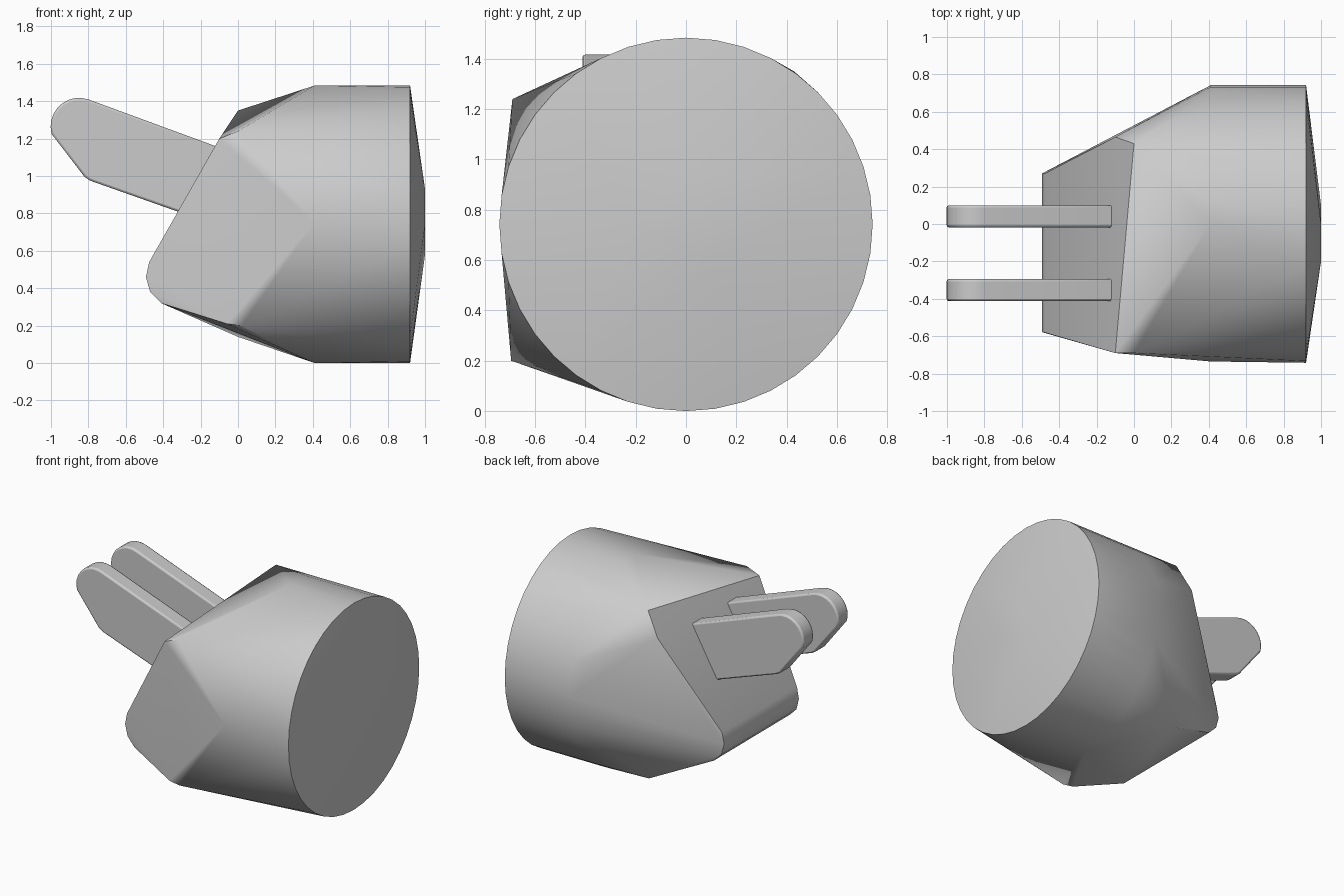
import bpy, bmesh, math

cube = bpy.data.objects.get("Cube")
if cube:
    bpy.data.objects.remove(cube, do_unlink=True)

grey = bpy.data.materials.new("plain grey")
grey.use_nodes = True
COLOUR = (0.6, 0.6, 0.6, 1)
grey.diffuse_color = COLOUR
grey.node_tree.nodes["Principled BSDF"].inputs["Base Color"].default_value = COLOUR

R = 0.742


def finish(bm, name, angle):
    bmesh.ops.recalc_face_normals(bm, faces=bm.faces)
    mesh = bpy.data.meshes.new(name)
    bm.to_mesh(mesh)
    bm.free()
    mesh.materials.append(grey)
    obj = bpy.data.objects.new(name, mesh)
    bpy.context.collection.objects.link(obj)
    bpy.ops.object.select_all(action='DESELECT')
    obj.select_set(True)
    bpy.context.view_layer.objects.active = obj
    bpy.ops.object.shade_smooth_by_angle(angle=math.radians(angle))
    return obj


def arc(x, start, end, steps):
    # points on the round section, angle measured from the back towards the top
    angles = [math.radians(start + (end - start) * i / steps) for i in range(steps + 1)]
    return [(x, R * math.cos(a), R + R * math.sin(a)) for a in angles]


# Body: round rim, half-round back and tapered wedge wrapped in one hull
points = arc(0.92, 0, 351, 39)
points += arc(0.41, -90, 90, 20)
points += [(0.41, -0.735, 0.75)]
# shallow crown on the round end
points += [(1, -0.2, 0.74), (1, 0.1, 0.58), (1, 0, 0.93)]
# upper edge of the slanted face
points += [(0, 0.43, 1.35), (-0.1, 0.465, 1.19), (-0.1, -0.69, 1.2), (0, -0.69, 1.24)]
# lower shoulders
points += [(0, 0.42, 0.14), (-0.06, -0.69, 0.21), (0.02, -0.695, 0.2)]
# rounded nose, running between the front and back sides
for x, z in [(-0.475, 0.54), (-0.492, 0.46), (-0.47, 0.38), (-0.41, 0.32)]:
    points += [(x, -0.58 - 0.15 * (x + 0.48), z), (x, 0.27, z)]

bm = bmesh.new()
for p in points:
    bm.verts.new(p)
hull = bmesh.ops.convex_hull(bm, input=bm.verts[:])
spare = {g for g in hull["geom_interior"] + hull["geom_unused"]
         if isinstance(g, bmesh.types.BMVert)}
bmesh.ops.delete(bm, geom=list(spare), context='VERTS')
bmesh.ops.dissolve_limit(bm, angle_limit=math.radians(0.5), verts=bm.verts[:], edges=bm.edges[:])
finish(bm, "body", 32)

# Prongs: rounded blades set into the slanted face
profile = [(-0.08, 1.145)]
for i in range(10):
    a = math.radians(70 + 14 * i)
    profile.append((-0.85 + 0.152 * math.cos(a), 1.266 + 0.152 * math.sin(a)))
profile += [(-0.82, 0.995), (-0.79, 0.975), (-0.28, 0.795)]


def prong(name, y0, y1):
    bm = bmesh.new()
    face = bm.faces.new([bm.verts.new((x, y0, z)) for x, z in profile])
    side = bmesh.ops.extrude_face_region(bm, geom=[face])
    moved = [g for g in side["geom"] if isinstance(g, bmesh.types.BMVert)]
    bmesh.ops.translate(bm, verts=moved, vec=(0, y1 - y0, 0))
    obj = finish(bm, name, 35)
    bevel = obj.modifiers.new("soft edges", 'BEVEL')
    bevel.width = 0.012
    bevel.segments = 2
    bevel.limit_method = 'ANGLE'
    bevel.angle_limit = math.radians(60)


prong("back_prong", -0.018, 0.1)
prong("front_prong", -0.412, -0.295)
